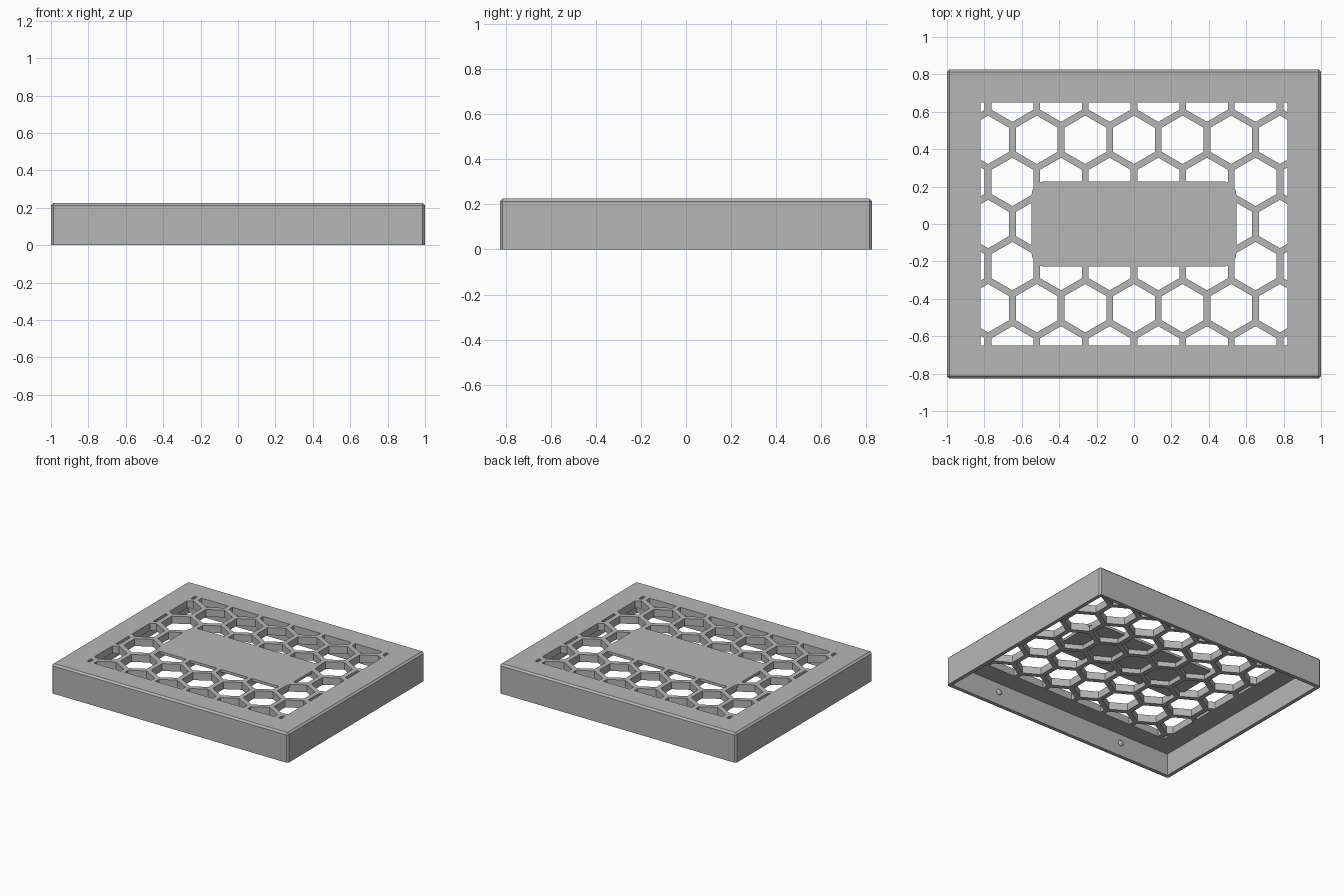
import bpy, bmesh, math
from mathutils import Vector, Matrix

HX, HY, H = 1.0, 0.826, 0.225      # half width, half depth, height
WALL, TOP = 0.028, 0.056           # wall and top thickness
WIN_X, WIN_Y = 0.82, 0.65          # grille window half sizes
PITCH, STRUT = 0.26, 0.036         # hexagon spacing and strut width
SKIN = 0.02                        # thickness of the solid centre panel

if "Cube" in bpy.data.objects:
    bpy.data.objects.remove(bpy.data.objects["Cube"])

grey = bpy.data.materials.new("plain_grey")
grey.use_nodes = True
grey.diffuse_color = (0.47, 0.47, 0.47, 1)
grey.node_tree.nodes["Principled BSDF"].inputs["Base Color"].default_value = grey.diffuse_color


def make_object(name, bm):
    bmesh.ops.recalc_face_normals(bm, faces=bm.faces)
    mesh = bpy.data.meshes.new(name)
    bm.to_mesh(mesh)
    bm.free()
    mesh.materials.append(grey)
    ob = bpy.data.objects.new(name, mesh)
    bpy.context.collection.objects.link(ob)
    return ob


def box(bm, hx, hy, z0, z1):
    place = Matrix.Translation((0, 0, (z0 + z1) / 2)) @ Matrix.Diagonal((2 * hx, 2 * hy, z1 - z0, 1))
    return bmesh.ops.create_cube(bm, size=1, matrix=place)


def prism(bm, points, z0, z1):
    face = bm.faces.new([bm.verts.new((x, y, z0)) for x, y in points])
    out = bmesh.ops.extrude_face_region(bm, geom=[face])
    bmesh.ops.translate(bm, vec=(0, 0, z1 - z0),
                        verts=[g for g in out["geom"] if isinstance(g, bmesh.types.BMVert)])


def subtract(target, cutter):
    """Cut one object from another and drop the cutter."""
    cutter.hide_render = True
    mod = target.modifiers.new("cut", "BOOLEAN")
    mod.operation, mod.solver, mod.object = "DIFFERENCE", "EXACT", cutter
    graph = bpy.context.evaluated_depsgraph_get()
    mesh = bpy.data.meshes.new_from_object(target.evaluated_get(graph))
    target.modifiers.clear()
    target.data = mesh
    bpy.data.objects.remove(cutter)


def clip(points, axis, limit, sign):
    """Keep the part of a polygon on the inner side of a window edge."""
    kept = []
    for a, b in zip(points, points[1:] + points[:1]):
        da, db = limit - sign * a[axis], limit - sign * b[axis]
        if da >= 0:
            kept.append(a)
        if da * db < 0:
            kept.append(a.lerp(b, da / (da - db)))
    return kept


# Cover: open-bottomed tray with chamfered top and upright edges
bm = bmesh.new()
box(bm, HX, HY, 0, H)
edges = [e for e in bm.edges if max(v.co.z for v in e.verts) > 0.1]
bmesh.ops.bevel(bm, geom=edges, offset=0.013, segments=1, affect="EDGES")
cover = make_object("cover", bm)

bm = bmesh.new()
box(bm, HX - WALL, HY - WALL, -0.1, H - TOP)
subtract(cover, make_object("cavity_cutter", bm))

# Grille holes: hexagons clipped to the window
bm = bmesh.new()
radius = (PITCH - STRUT) / math.sqrt(3)
row_step = PITCH * math.sqrt(3) / 2
for row in range(-3, 4):
    for col in range(-4, 5):
        centre = Vector(((col + 0.5 * (row % 2)) * PITCH, row * row_step))
        hexagon = [centre + radius * Vector((math.sin(k * math.pi / 3), math.cos(k * math.pi / 3)))
                   for k in range(6)]
        for axis, limit in ((0, WIN_X), (1, WIN_Y)):
            for sign in (-1, 1):
                hexagon = clip(hexagon, axis, limit, sign)
        if len(hexagon) > 2:
            prism(bm, hexagon, H - TOP - 0.05, H + 0.05)
holes = make_object("grille_cutter", bm)

# Centre panel: rounded plate left solid, with hexagon pockets beneath
bm = bmesh.new()
px, py, corner = 0.547, 0.228, 0.07
outline = []
for quarter, (sx, sy) in enumerate(((1, 1), (-1, 1), (-1, -1), (1, -1))):
    for step in range(7):
        a = (quarter + step / 6) * math.pi / 2
        outline.append((sx * (px - corner) + corner * math.cos(a),
                        sy * (py - corner) + corner * math.sin(a)))
prism(bm, outline, H - SKIN, H + 0.1)
subtract(holes, make_object("panel_cutter", bm))
subtract(cover, holes)

# Snap bumps on the inside of the front and back walls
for side, label in ((-1, "front"), (1, "back")):
    for x, end in ((-0.55, "right"), (0.55, "left")):
        bm = bmesh.new()
        place = (Matrix.Translation((x, side * (HY - WALL), 0.1))
                 @ Matrix.Diagonal((0.022, 0.014, 0.022, 1)))
        bmesh.ops.create_uvsphere(bm, u_segments=16, v_segments=8, radius=1, matrix=place)
        bump = make_object(f"{label}_{end}_snap_bump", bm)
        bump.data.shade_smooth()
